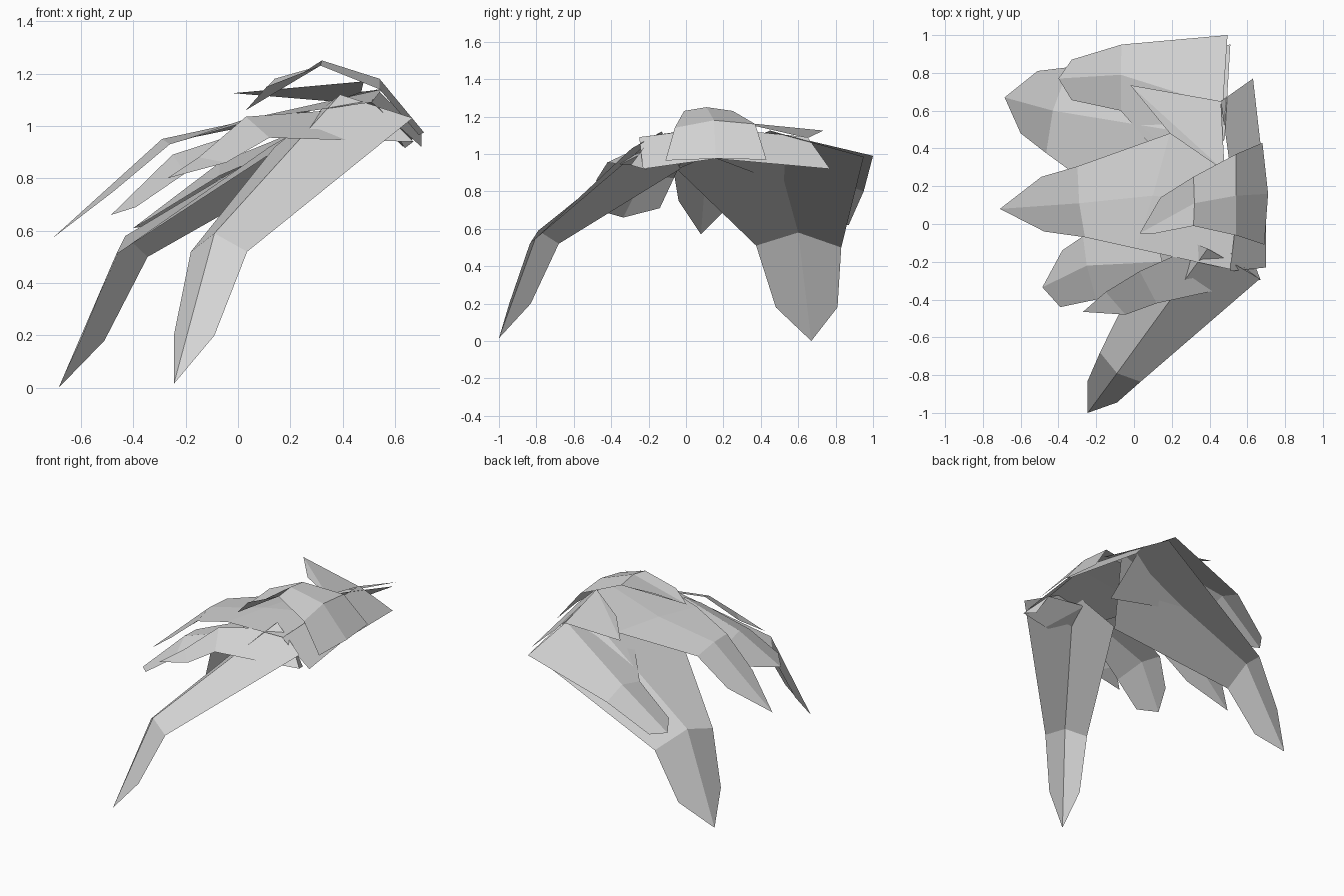
import bpy
import bmesh

default_cube = bpy.data.objects.get("Cube")
if default_cube:
    bpy.data.objects.remove(default_cube)

# One plain grey for every lock
grey = bpy.data.materials.new("plain grey")
grey.use_nodes = True
grey_colour = (.66, .66, .66, 1)
grey.diffuse_color = grey_colour
grey.node_tree.nodes["Principled BSDF"].inputs["Base Color"].default_value = grey_colour


def add_sheet(name, polygons):
    """Make one flat-shaded open sheet from polygons that share corner points."""
    bm = bmesh.new()
    corners = {}
    for polygon in polygons:
        for point in polygon:
            if point not in corners:
                corners[point] = bm.verts.new(point)
        bm.faces.new([corners[point] for point in polygon])
    bmesh.ops.recalc_face_normals(bm, faces=bm.faces)
    bm.normal_update()
    # The outer side of every sheet looks upward
    if sum(face.normal.z * face.calc_area() for face in bm.faces) < 0:
        bmesh.ops.reverse_faces(bm, faces=bm.faces)
    mesh = bpy.data.meshes.new(name)
    bm.to_mesh(mesh)
    bm.free()
    mesh.materials.append(grey)
    sheet = bpy.data.objects.new(name, mesh)
    bpy.context.collection.objects.link(sheet)
    return sheet


def strip(edge, other_edge):
    """Quads between two edges that have the same number of points."""
    return [(edge[i], edge[i + 1], other_edge[i + 1], other_edge[i])
            for i in range(len(edge) - 1)]


def add_lock(name, tip, one_side, ridge, other_side):
    """Pointed lock: folded along a ridge that runs from the tip to the root."""
    polygons = []
    for side in (one_side, other_side):
        polygons.append((tip, side[0], side[1], ridge[0]))
        polygons += strip(side[1:], ridge)
    add_sheet(name, polygons)


# Two long locks that reach down
add_lock("long_back_lock", (-.685, .67, 0),
         [(-.60, .48, .18), (-.465, .375, .51), (.12, -.05, .92)],
         [(-.43, .60, .58), (.48, .45, 1.125)],
         [(-.51, .81, .18), (-.345, .83, .50), (.51, .95, .985)])
add_lock("long_front_lock", (-.245, -1, .015),
         [(-.245, -.83, .20), (-.18, -.68, .52), (.14, -.03, .92)],
         [(-.09, -.79, .59), (.39, -.13, 1.12)],
         [(-.09, -.945, .20), (.035, -.835, .52), (.667, -.29, 1.03)])

# Shorter locks layered over the far side
add_lock("short_back_lock", (-.40, .77, .61),
         [(-.33, .656, .65), (-.07, .60, .81), (.32, .15, .98)],
         [(-.07, .79, .86), (.47, .62, 1.08)],
         [(-.33, .87, .62), (-.066, .95, .80), (.495, 1, .99)])
add_lock("front_side_lock", (-.485, -.335, .66),
         [(-.38, -.14, .71), (-.27, -.065, .87), (.10, 0, 1.01)],
         [(-.25, -.22, .89), (.15, -.20, 1.02)],
         [(-.39, -.44, .69), (-.20, -.40, .82), (.10, -.30, .96)])

# Middle lock, whose root spreads under the crown to the parting
add_lock("middle_lock", (-.71, .08, .57),
         [(-.49, .25, .74), (-.30, .305, .93), (.19, .48, 1.03), (.47, .34, 1.13)],
         [(-.29, .11, .95), (.10, .15, 1.035), (.55, .10, 1.14)],
         [(-.475, -.04, .75), (-.26, -.07, .93), (.01, -.13, 1.02), (.51, -.24, 1.09)])

# Fringe lying above the long front lock, its root tucked under it
fringe_upper = [(-.15, -.36, .88), (.03, -.25, 1.035), (.30, -.13, 1.055), (.54, -.20, 1.07)]
fringe_lower = [(-.045, -.48, .86), (.12, -.42, .955), (.44, -.35, .945), (.67, -.295, .94)]
add_sheet("fringe", [((-.27, -.465, .80), fringe_lower[0], fringe_upper[0])]
          + strip(fringe_upper, fringe_lower))

# Arched lock over the crown
add_lock("crown_lock", (.03, -.05, 1.06),
         [(.14, .14, 1.18), (.315, .25, 1.23), (.54, .37, 1.16), (.68, .43, .97)],
         [(.32, .11, 1.25), (.54, .15, 1.18), (.71, .16, .975)],
         [(.11, -.05, 1.15), (.315, -.01, 1.23), (.54, -.06, 1.14), (.69, -.11, .965)])

# Wide sheet along the parting side
add_sheet("parting_sheet", strip(
    [(.46, .65, 1.09), (.53, .15, 1.14), (.51, -.25, 1.09)],
    [(.63, .77, .92), (.70, .16, .975), (.70, -.23, .92)]))

# Loose spike behind the crown
add_sheet("loose_spike", [((-.02, .735, 1.125), (.46, .65, 1.085), (.48, .28, 1.17)),
                          ((-.02, .735, 1.125), (.48, .28, 1.17), (.19, .48, 1.14))])

# Small stray point by the temple
add_sheet("temple_point", [((.54, -.20, 1.07), (.67, -.295, .94), (.637, -.21, .915))])
